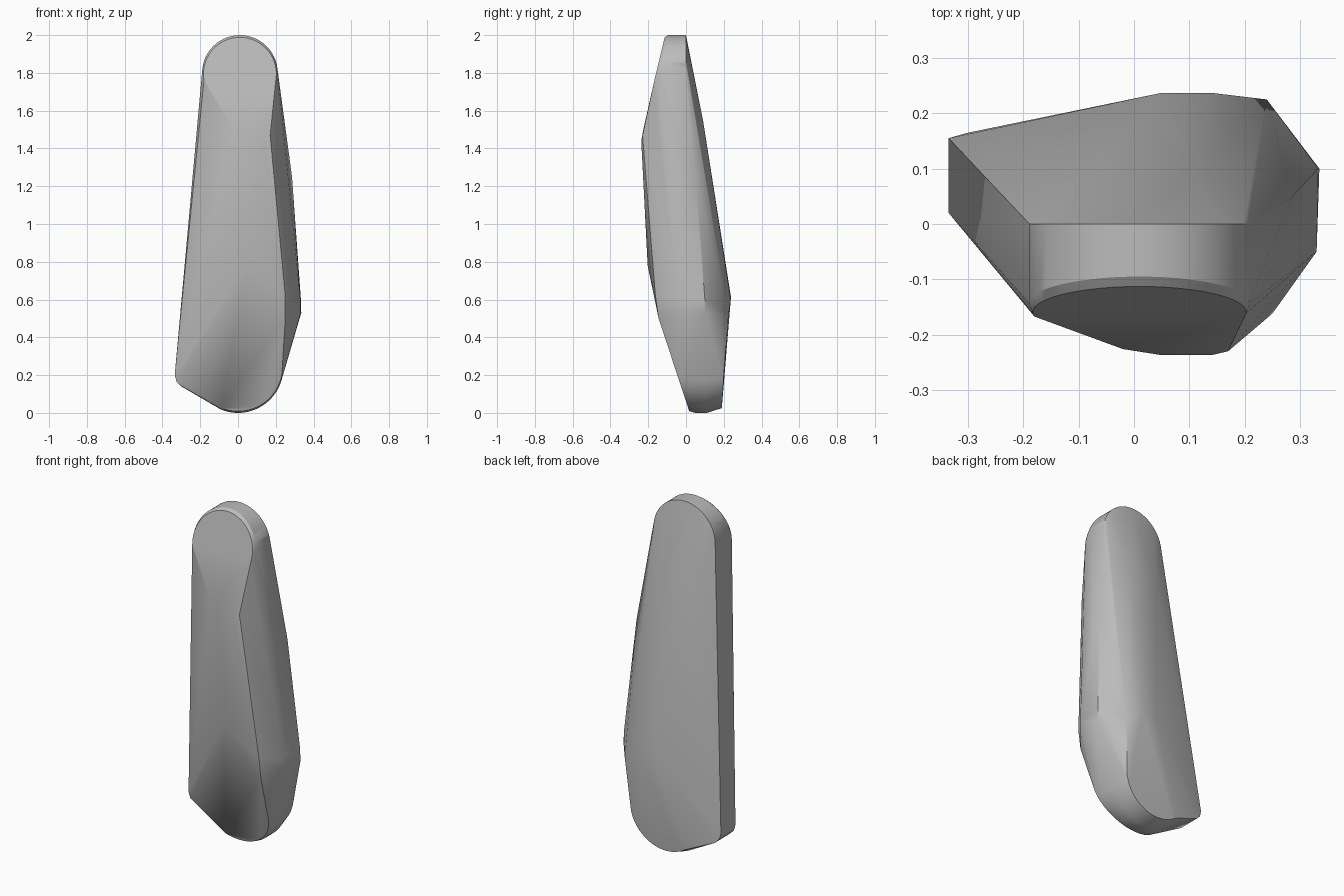
import bpy, bmesh
from math import sin, cos, radians

cube = bpy.data.objects.get("Cube")
if cube:
    bpy.data.objects.remove(cube)

grey = bpy.data.materials.new("plain grey")
grey.use_nodes = True
grey.diffuse_color = (0.5, 0.5, 0.5, 1)
grey.node_tree.nodes["Principled BSDF"].inputs["Base Color"].default_value = (0.5, 0.5, 0.5, 1)


def arc(cx, cz, r, start, end, depth, steps=28):
    """Points on an upright arc; depth gives y from z."""
    pts = []
    for i in range(steps + 1):
        a = radians(start + (end - start) * i / steps)
        z = cz + r * sin(a)
        pts.append((cx + r * cos(a), depth(z), z))
    return pts


def top_plane(z):
    return -0.11 - 0.24 * (2 - z)


def low_plane(z):
    return 0.02 - 0.33 * z


points = []
# rounded top end: back rim, full-width band, tilted front disc
points += arc(0.01, 1.8, 0.2, 0, 180, lambda z: 0.0)
points += arc(0.01, 1.8, 0.2, 0, 180, lambda z: top_plane(z) + 0.015)
points += arc(0.01, 1.795, 0.193, -10, 190, top_plane)

# rounded bottom end: front rim, full-width band, back rim
points += arc(0, 0.245, 0.236, -112, -10, low_plane)
points += arc(0, 0.24, 0.24, -112, -10, lambda z: low_plane(z) + 0.03)
points += arc(0, 0.24, 0.24, -112, -10, lambda z: 0.11)
points += arc(0, 0.245, 0.22, -125, -10, lambda z: 0.188 + 0.06 * z)

# lower corner on the straight side
points += [(-0.335, 0.02, 0.2), (-0.335, 0.155, 0.2),
           (-0.325, 0.022, 0.165), (-0.325, 0.158, 0.165),
           (-0.3, 0.03, 0.14), (-0.3, 0.165, 0.14)]
# front ridge
points += [(-0.02, -0.226, 1.5), (0.05, -0.237, 1.44), (0.14, -0.237, 1.44),
           (0.17, -0.23, 1.47), (0.05, -0.203, 0.78)]
# bulging side
points += [(0.25, -0.162, 0.62), (0.25, -0.145, 0.5), (0.33, -0.05, 0.52),
           (0.33, -0.05, 0.6), (0.335, 0.1, 0.53), (0.333, 0.1, 0.6),
           (0.286, 0.05, 1.25)]
# back ridge
points += [(-0.08, 0.088, 1.55), (0.11, 0.09, 1.55), (0.05, 0.237, 0.62),
           (0.14, 0.237, 0.6), (0.24, 0.225, 0.52)]

# skin the guide points into one solid
bm = bmesh.new()
for p in points:
    bm.verts.new(p)
bmesh.ops.remove_doubles(bm, verts=bm.verts, dist=0.002)
bmesh.ops.convex_hull(bm, input=bm.verts[:])
loose = [v for v in bm.verts if not v.link_faces]
bmesh.ops.delete(bm, geom=loose, context='VERTS')
bmesh.ops.recalc_face_normals(bm, faces=bm.faces)
mesh = bpy.data.meshes.new("arm_shell")
bm.to_mesh(mesh)
bm.free()

shell = bpy.data.objects.new("arm_shell", mesh)
bpy.context.scene.collection.objects.link(shell)
mesh.materials.append(grey)
for o in bpy.context.selected_objects:
    o.select_set(False)
shell.select_set(True)
bpy.context.view_layer.objects.active = shell
bpy.ops.object.shade_smooth_by_angle(angle=radians(30))
